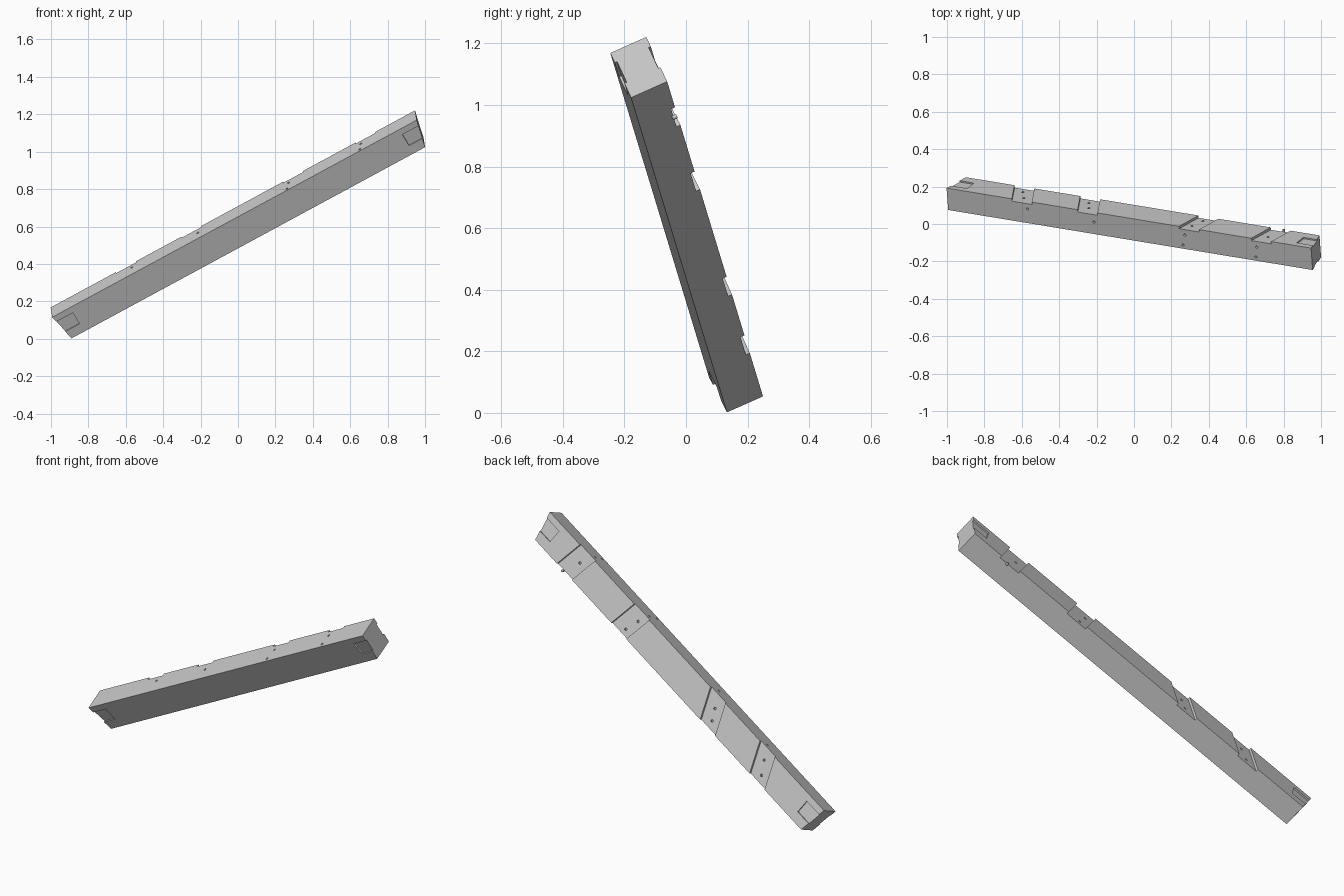
import bpy, bmesh
from mathutils import Matrix, Vector

if "Cube" in bpy.data.objects:
    bpy.data.objects.remove(bpy.data.objects["Cube"])

# Beam frame: along the timber, towards its back, and up across its back face
along = Vector((0.8704, -0.1433, 0.4707)).normalized()
back = Vector((-0.0683, 0.9107, 0.4039))
back = (back - along * back.dot(along)).normalized()
up = along.cross(back)
FRAME = Matrix.Translation((0, 0, -0.005)) @ Matrix((along, back, up)).transposed().to_4x4()

FRONT, BACK = 0.185, 0.3135
LOW, HIGH = 0.388, 0.5495
MID = (LOW + HIGH) / 2

wood = bpy.data.materials.new("grey_timber")
wood.use_nodes = True
GREY = (0.58, 0.58, 0.58, 1)
wood.diffuse_color = GREY
wood.node_tree.nodes["Principled BSDF"].inputs["Base Color"].default_value = GREY


def slab(bm, bottom, top, depth, height):
    """Six-sided block whose ends may slant between bottom and top."""
    verts = [bm.verts.new((s, v, u))
             for span, u in zip((bottom, top), height)
             for s, v in ((span[0], depth[0]), (span[1], depth[0]),
                          (span[1], depth[1]), (span[0], depth[1]))]
    bm.faces.new(verts[3::-1])
    bm.faces.new(verts[4:])
    for i in range(4):
        j = (i + 1) % 4
        bm.faces.new((verts[i], verts[j], verts[j + 4], verts[i + 4]))


def peg(bm, centre, axis, radius, length):
    turn = Vector(axis).to_track_quat('Z', 'Y').to_matrix().to_4x4()
    bmesh.ops.create_cone(bm, cap_ends=True, segments=12, radius1=radius, radius2=radius,
                          depth=length, matrix=Matrix.Translation(centre) @ turn)


def make(name, bm):
    bmesh.ops.recalc_face_normals(bm, faces=bm.faces)
    mesh = bpy.data.meshes.new(name)
    bm.to_mesh(mesh)
    bm.free()
    mesh.materials.append(wood)
    obj = bpy.data.objects.new(name, mesh)
    obj.matrix_world = FRAME
    bpy.context.collection.objects.link(obj)
    return obj


# Timber with slanted ends
bm = bmesh.new()
slab(bm, (-0.791, 1.381), (-0.819, 1.4195), (FRONT, BACK), (LOW, HIGH))
beam = make("beam", bm)

# Slanted housings across the back face
bm = bmesh.new()
for centre, slope in ((-0.394, 0.46), (0.010, 0.46), (0.684, -0.18), (1.128, -0.18)):
    reach = 0.1
    lo, hi = (((centre + k * slope * reach - 0.061), (centre + k * slope * reach + 0.061))
              for k in (-1, 1))
    slab(bm, lo, hi, (BACK - 0.014, BACK + 0.03), (MID - reach, MID + reach))

# Shallow pockets on both cheeks of each end
for span in ((-0.9, -0.712), (1.312, 1.5)):
    for depth in ((FRONT - 0.02, FRONT + 0.008), (BACK - 0.008, BACK + 0.02)):
        slab(bm, span, span, depth, (0.44, 0.515))
joint_cutter = make("joint_cutter", bm)

# Peg holes in the top and back faces
bm = bmesh.new()
for s, v in ((-0.325, 0.268), (0.081, 0.255), (0.640, 0.267),
             (0.624, 0.206), (1.082, 0.266), (1.072, 0.206)):
    peg(bm, (s, v, HIGH), (0, 0, 1), 0.007, 0.03)
for s, u in ((-0.422, 0.424), (-0.378, 0.491), (-0.015, 0.426), (0.017, 0.483),
             (0.657, 0.495), (0.680, 0.417), (1.114, 0.477)):
    peg(bm, (s, BACK - 0.014, u), (0, 1, 0), 0.007, 0.03)
hole_cutter = make("hole_cutter", bm)

# Cut the joints and holes, then discard the cutters
cutters = (joint_cutter, hole_cutter)
for cutter in cutters:
    cutter.hide_render = True
    mod = beam.modifiers.new(cutter.name, 'BOOLEAN')
    mod.operation, mod.solver, mod.object = 'DIFFERENCE', 'EXACT', cutter
bpy.context.view_layer.update()
carved = bpy.data.meshes.new_from_object(
    beam.evaluated_get(bpy.context.evaluated_depsgraph_get()))
beam.modifiers.clear()
beam.data = carved
for cutter in cutters:
    bpy.data.objects.remove(cutter)

# Loose peg at the lower edge of the highest housing
bm = bmesh.new()
peg(bm, (1.157, 0.302, 0.381), (0, 1, 0), 0.007, 0.016)
make("edge_peg", bm)
